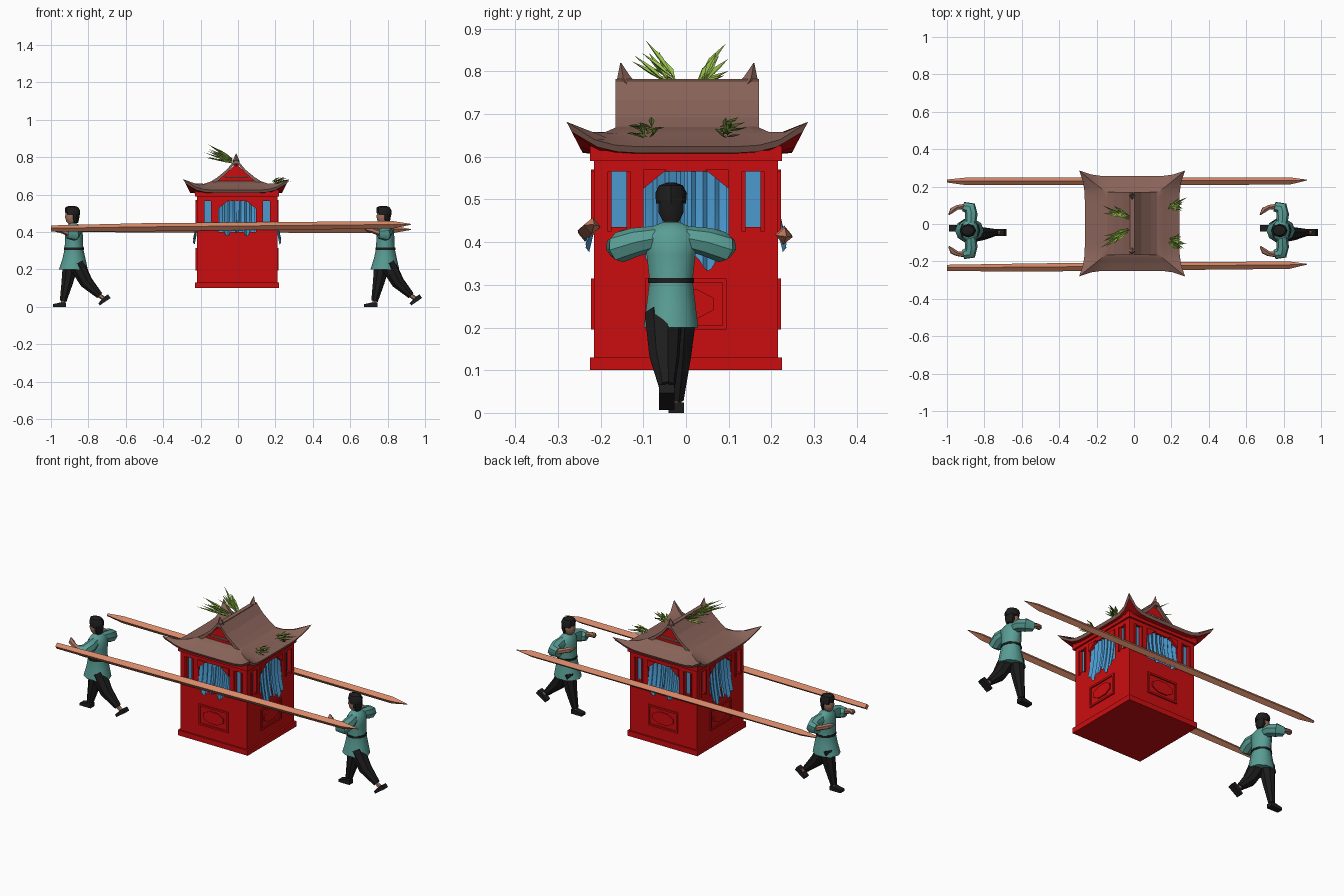
import bpy
import bmesh
import math
import random
from mathutils import Matrix, Vector

default_cube = bpy.data.objects.get("Cube")
if default_cube:
    bpy.data.objects.remove(default_cube, do_unlink=True)
random.seed(4)


def make_material(name, red, green, blue):
    material = bpy.data.materials.new(name)
    material.use_nodes = True
    color = (red, green, blue, 1)
    material.diffuse_color = color
    shader = next(n for n in material.node_tree.nodes if n.type == 'BSDF_PRINCIPLED')
    shader.inputs["Base Color"].default_value = color
    return material


lacquer = make_material("red lacquer", .6, .004, .005)
tile = make_material("brown roof tile", .25, .125, .1)
wood = make_material("pole wood", .68, .25, .14)
skin = make_material("skin", .37, .17, .115)
cloth = make_material("teal cloth", .1, .34, .3)
curtain_blue = make_material("curtain blue", .07, .32, .62)
leaf = make_material("leaf green", .35, .58, .08)
dark_leaf = make_material("dark leaf green", .14, .24, .035)
black = make_material("black cloth", .012, .012, .012)


def finish(bm, name, *materials, smooth=False, place=None):
    """Turn a bmesh into a named object."""
    bmesh.ops.recalc_face_normals(bm, faces=bm.faces)
    if place:
        bm.transform(place)
    mesh = bpy.data.meshes.new(name)
    bm.to_mesh(mesh)
    bm.free()
    obj = bpy.data.objects.new(name, mesh)
    bpy.context.scene.collection.objects.link(obj)
    for material in materials:
        mesh.materials.append(material)
    if smooth:
        bpy.ops.object.select_all(action='DESELECT')
        obj.select_set(True)
        bpy.context.view_layer.objects.active = obj
        bpy.ops.object.shade_smooth_by_angle(angle=math.radians(40))
    return obj


def bridge(bm, rings, caps=True):
    """Skin a list of equal closed rings of points."""
    rows = [[bm.verts.new(p) for p in ring] for ring in rings]
    count = len(rows[0])
    for low, high in zip(rows, rows[1:]):
        for i in range(count):
            j = (i + 1) % count
            bm.faces.new((low[i], low[j], high[j], high[i]))
    if caps:
        bm.faces.new(rows[0])
        bm.faces.new(rows[-1])


def box(name, x, y, z, material, place=None):
    """Box given as three (low, high) ranges."""
    bm = bmesh.new()
    ring = [(x[0], y[0]), (x[1], y[0]), (x[1], y[1]), (x[0], y[1])]
    bridge(bm, [[(a, b, h) for a, b in ring] for h in z])
    return finish(bm, name, material, place=place)


def tube(name, points, radii, material, sides=8, smooth=True, place=None):
    """Tapered tube along a path."""
    bm = bmesh.new()
    path = [Vector(p) for p in points]
    normal = Vector((0, .1, 1))
    rings = []
    for i, p in enumerate(path):
        tangent = (path[min(i + 1, len(path) - 1)] - path[max(i - 1, 0)]).normalized()
        normal = (normal - tangent * normal.dot(tangent)).normalized()
        other = tangent.cross(normal)
        angles = [math.tau * k / sides for k in range(sides)]
        rings.append([p + radii[i] * (normal * math.cos(a) + other * math.sin(a)) for a in angles])
    bridge(bm, rings)
    return finish(bm, name, material, smooth=smooth, place=place)


def loft(name, levels, material, sides=10, place=None):
    """Stack of ellipses given as (x, z, radius x, radius y)."""
    bm = bmesh.new()
    angles = [math.tau * k / sides for k in range(sides)]
    bridge(bm, [[(x + rx * math.cos(a), ry * math.sin(a), z) for a in angles]
                for x, z, rx, ry in levels])
    return finish(bm, name, material, smooth=True, place=place)


# Cabin body
H = .215
shift = Matrix.Translation((-.005, 0, 0))
box("cabin_base", (-.225, .225), (-.225, .225), (.1, .13), lacquer, shift)
box("cabin_lower_wall", (-H, H), (-H, H), (.13, .4), lacquer, shift)
box("cabin_curtain_lining", (-.2, .2), (-.2, .2), (.4, .57), curtain_blue, shift)
box("cabin_header", (-H, H), (-H, H), (.565, .605), lacquer, shift)
box("cabin_cornice", (-.225, .225), (-.225, .225), (.59, .625), lacquer, shift)


def curtain(name, low, half, place):
    """Two pleated drapes that swell outward at the bottom."""
    for side in (-1, 1):
        bm = bmesh.new()
        columns, rows = 10, 5
        grid = []
        for r in range(rows + 1):
            drop = r / rows
            line = []
            for c in range(columns + 1):
                across = c / columns
                ragged = .018 * math.sin(across * 9) * drop
                x = side * (.004 + (half - .004) * across)
                y = -.206 - .025 * drop ** 2 - .005 * math.sin(c * math.pi / 1.5)
                line.append(bm.verts.new((x, y, .565 + (low - .565) * drop + ragged)))
            grid.append(line)
        for r in range(rows):
            for c in range(columns):
                bm.faces.new((grid[r][c], grid[r][c + 1], grid[r + 1][c + 1], grid[r + 1][c]))
        finish(bm, f"{name}_{'left' if side > 0 else 'right'}", curtain_blue, smooth=True, place=place)


# Four walls with windows, drapes and a relief panel
for k, wall in enumerate(("front", "left", "back", "right")):
    place = shift @ Matrix.Rotation(k * math.pi / 2, 4, 'Z')
    lateral = k % 2
    for s, label in ((-1, "a"), (1, "b")):
        def span(a, b):
            return tuple(sorted((s * a, s * b)))
        box(f"{wall}_corner_post_{label}", span(.178, H), (-H, -.178), (.4, .57), lacquer, place)
        box(f"{wall}_mullion_{label}", span(.1, .135), (-H, -.195), (.4, .57), lacquer, place)
        box(f"{wall}_window_sill_{label}", span(.13, .18), (-H, -.195), (.4, .435), lacquer, place)
        # window trim
        for edge in (.13, .175):
            box(f"{wall}_window_trim_{label}", span(edge, edge + .009), (-.222, -.2), (.425, .565), lacquer, place)
        # corner bracket above the drapes
        bm = bmesh.new()
        corner = ((s * .1, .57), (s * .045, .57), (s * .1, .525))
        bridge(bm, [[(x, y, z) for x, z in corner] for y in (-.222, -.2)])
        finish(bm, f"{wall}_bracket_{label}", lacquer, place=place)
    curtain(f"{wall}_curtain", .35 if lateral else .395, .095, place)
    # raised panel border and centre
    for low, high in ((.195, .205), (.305, .315)):
        box(f"{wall}_panel_rail", (-.095, .095), (-.222, -H), (low, high), lacquer, place)
    for s in (-1, 1):
        edges = tuple(sorted((s * .085, s * .095)))
        box(f"{wall}_panel_stile", edges, (-.222, -H), (.2, .31), lacquer, place)
    bm = bmesh.new()
    outline = [(.07 * math.cos(a), .255 + .037 * math.sin(a)) for a in
               (math.tau * (i + .5) / 8 for i in range(8))]
    bridge(bm, [[(x, y, z) for x, z in outline] for y in (-.221, -H)])
    finish(bm, f"{wall}_panel_centre", lacquer, place=place)

# Skirt roof with upswept corners and a red underside
roof_place = Matrix.Translation((-.01, .003, 0))


def roof_ring(hx, hy, z, sweep):
    ring = []
    n = 12
    for k in range(4):
        turn = Matrix.Rotation(k * math.pi / 2, 2)
        for i in range(n):
            u, v = turn @ Vector((2 * i / n - 1, -1))
            lift = sweep * min(abs(u), abs(v)) ** 7
            ring.append((u * (hx + .03 * lift), v * (hy + .03 * lift), z + .058 * lift))
    return ring


bm = bmesh.new()
bridge(bm, [roof_ring(.2, .2, .605, 0), roof_ring(.245, .245, .609, .85),
            roof_ring(.253, .253, .624, 1), roof_ring(.21, .22, .638, .35),
            roof_ring(.17, .19, .653, .08), roof_ring(.13, .16, .672, 0)])
bm.normal_update()
skirt = finish(bm, "skirt_roof", tile, lacquer, smooth=True, place=roof_place)
for face in skirt.data.polygons:
    face.material_index = int(face.normal.z < -.5)

# Gabled upper roof
slope = [(.145, .663), (.1, .692), (.05, .733), (.012, .778)]
upper = slope + [(-x, z) for x, z in reversed(slope)]
lower = [(x * .93, z - .016) for x, z in reversed(upper)]
bm = bmesh.new()
bridge(bm, [[(x, y, z) for x, z in upper + lower] for y in (-.168, .168)])
finish(bm, "upper_roof", tile, place=roof_place)
bm = bmesh.new()
bridge(bm, [[(x, y, z) for x, z in ((-.11, .66), (.11, .66), (0, .765))] for y in (-.152, .152)])
finish(bm, "gable_wall", lacquer, place=roof_place)
box("ridge_beam", (-.012, .012), (-.168, .168), (.765, .782), tile, roof_place)
for s, label in ((-1, "front"), (1, "back")):
    tube(f"{label}_ridge_finial", [(0, s * .135, .76), (0, s * .15, .785), (0, s * .156, .82)],
         [.02, .016, .001], tile, sides=4, smooth=False, place=roof_place)
    box(f"{label}_gable_tie", (-.06, .06), (s * .158 - .006, s * .158 + .006), (.692, .7), tile, roof_place)


# Leaf sprigs
def sprig(name, root, reach, spread, count, width, material):
    bm = bmesh.new()
    for _ in range(count):
        start = Vector(root) + Vector(random.uniform(-.012, .012) for _ in range(3))
        jitter = Vector(random.uniform(-1, 1) * s for s in spread)
        way = (Vector(reach) + jitter) * random.uniform(.65, 1)
        side = way.cross(Vector((.2, .1, 1))).normalized() * width
        middle = start + way * .5 + Vector((0, 0, width * .6))
        a, b, c, d, e = [bm.verts.new(p) for p in
                         (start, middle + side, start + way, middle - side, middle - Vector((0, 0, width)))]
        for tri in ((a, b, c), (a, c, d), (a, e, b), (b, e, c), (c, e, d), (d, e, a)):
            bm.faces.new(tri)
    finish(bm, name, material)


for s, label in ((-1, "front"), (1, "back")):
    sprig(f"{label}_ridge_sprig", (-.03, s * .035, .775), (-.12, s * .055, .06), (.04, .035, .035), 13, .008, leaf)
    sprig(f"{label}_eave_sprig", (.19, s * .09, .658), (.07, s * .015, .02), (.04, .045, .015), 9, .007, leaf)
    sprig(f"{label}_eave_twigs", (.2, s * .09, .655), (.04, 0, .012), (.05, .05, .012), 8, .005, dark_leaf)

# Carrying poles
tube("front_pole", [(-1, -.235, .418), (-.5, -.232, .425), (.83, -.22, .438), (.925, -.215, .441)],
     [.017, .022, .02, .002], wood, sides=4, smooth=False)
tube("back_pole", [(-1, .23, .42), (-.9, .228, .419), (.83, .23, .414), (.925, .235, .413)],
     [.008, .02, .02, .002], wood, sides=4, smooth=False)


# Carriers walking toward -x
def carrier(name, x):
    place = Matrix.Translation((x, -.035, 0))
    loft(f"{name}_tunic", [(.005, .2, .077, .067), (.008, .255, .062, .06), (.008, .31, .05, .053),
                           (.008, .37, .048, .06), (.008, .415, .045, .066), (.006, .437, .03, .045),
                           (.002, .447, .018, .02)], cloth, place=place)
    loft(f"{name}_belt", [(.008, .304, .054, .057), (.008, .316, .053, .057)], black, place=place)
    loft(f"{name}_neck", [(0, .43, .016, .016), (-.002, .46, .016, .016)], skin, place=place)
    loft(f"{name}_face", [(-.006, .442, .014, .014), (-.006, .455, .027, .023), (-.006, .48, .034, .029),
                          (-.006, .505, .03, .028)], skin, place=place)
    loft(f"{name}_hair", [(.016, .448, .014, .02), (.014, .47, .022, .031), (.012, .5, .026, .031)],
         black, place=place)
    loft(f"{name}_cap", [(.002, .49, .038, .035), (0, .515, .041, .037), (-.004, .533, .034, .028),
                         (-.004, .54, .012, .008)], black, sides=8, place=place)
    for s, label in ((-1, "left"), (1, "right")):
        tube(f"{name}_{label}_sleeve", [(.012, s * .035, .41), (.015, s * .085, .4), (.008, s * .12, .388),
                                        (-.028, s * .128, .39)],
             [.028, .034, .036, .026], cloth, place=place)
        tube(f"{name}_{label}_hand", [(-.02, s * .128, .393), (-.06, s * .124, .408), (-.085, s * .11, .415),
                                      (-.105, s * .085, .422)],
             [.016, .014, .016, .004], skin, sides=6, place=place)
    # forward leg planted, rear leg pushing off
    tube(f"{name}_forward_leg", [(-.01, .018, .23), (-.028, .016, .13), (-.05, .012, .03)],
         [.045, .033, .019], black, place=place)
    tube(f"{name}_rear_leg", [(.02, -.018, .23), (.075, -.016, .13), (.145, -.01, .06)],
         [.045, .036, .019], black, place=place)
    tube(f"{name}_forward_ankle", [(-.049, .012, .035), (-.053, .012, .012)], [.012, .012], skin, sides=6, place=place)
    tube(f"{name}_rear_ankle", [(.14, -.01, .063), (.165, -.01, .045)], [.012, .012], skin, sides=6, place=place)
    shoe = [(-.035, .035), (-.035, 0), (.035, 0), (.035, .024), (.01, .024)]
    for label, tilt, at in (("forward", 0, (-.07, .012, 0)), ("rear", -.6, (.175, -.01, .027))):
        bm = bmesh.new()
        bridge(bm, [[(a, y, b * (.4 if a < 0 else 1)) for a, b in shoe] for y in (-.018, .018)])
        pose = place @ Matrix.Translation(at) @ Matrix.Rotation(tilt, 4, 'Y')
        finish(bm, f"{name}_{label}_shoe", black, place=pose)


carrier("lead_carrier", -.885)
carrier("rear_carrier", .78)
